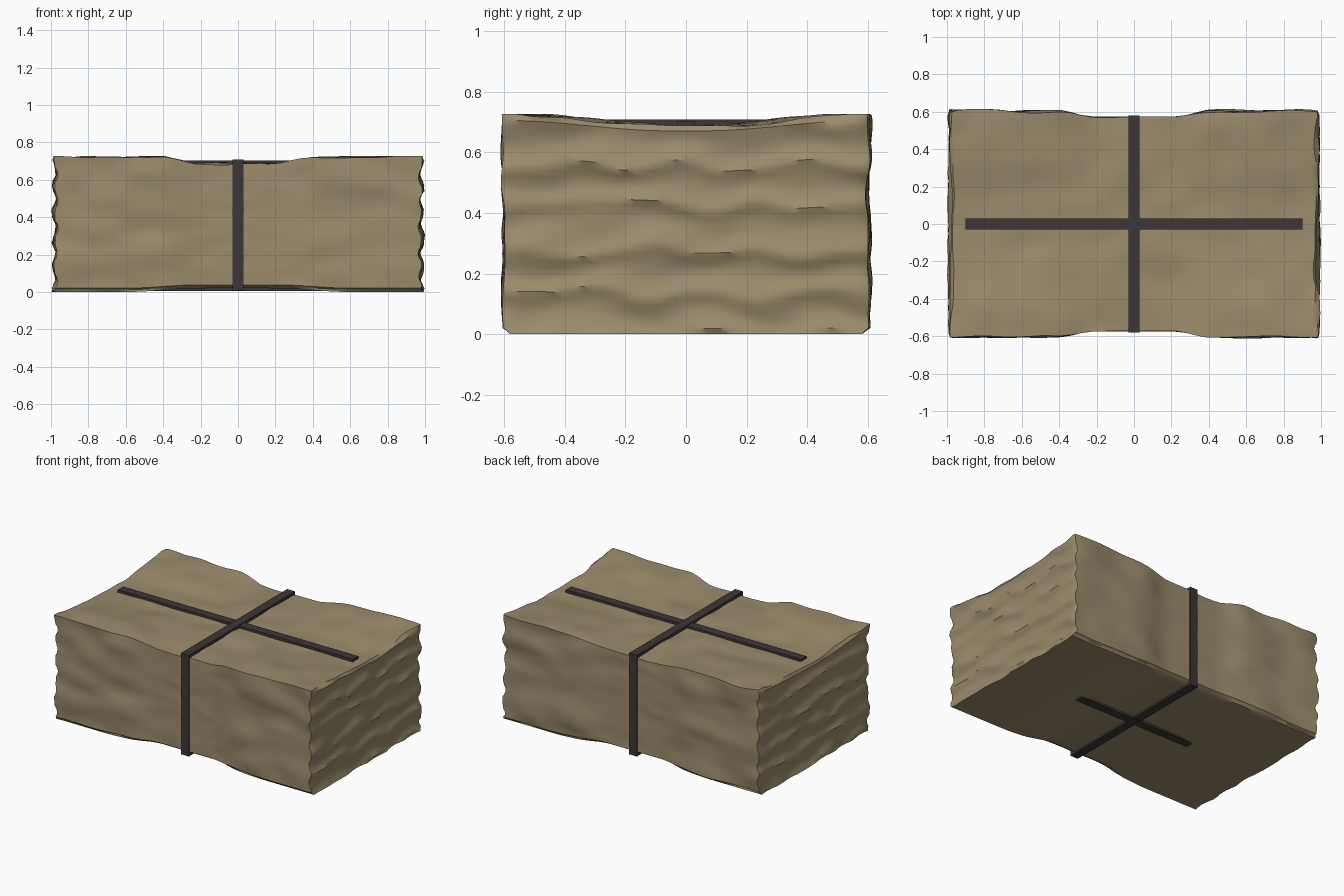
import bpy, bmesh, math
from mathutils import Vector, noise

if "Cube" in bpy.data.objects:
    bpy.data.objects.remove(bpy.data.objects["Cube"])

def material(name, col):
    m = bpy.data.materials.new(name)
    m.diffuse_color = (*col, 1)
    m.use_nodes = True
    m.node_tree.nodes["Principled BSDF"].inputs["Base Color"].default_value = m.diffuse_color
    return m

straw = material("straw", (0.33, 0.26, 0.15))
band = material("band", (0.045, 0.038, 0.04))

def smooth(a, b, t):
    t = min(1, max(0, (t - a) / (b - a)))
    return t * t * (3 - 2 * t)

def finish(bm, name, mat, angle):
    bmesh.ops.recalc_face_normals(bm, faces=bm.faces)
    me = bpy.data.meshes.new(name)
    bm.to_mesh(me)
    bm.free()
    ob = bpy.data.objects.new(name, me)
    bpy.context.collection.objects.link(ob)
    me.materials.append(mat)
    bpy.ops.object.select_all(action='DESELECT')
    ob.select_set(True)
    bpy.context.view_layer.objects.active = ob
    bpy.ops.object.shade_smooth_by_angle(angle=math.radians(angle))
    return ob

# Bale: subdivided block, pinched at the waist, lumpy sides and frayed ends
bm = bmesh.new()
bmesh.ops.create_cube(bm, size=2)
bmesh.ops.subdivide_edges(bm, edges=bm.edges[:], cuts=35, use_grid_fill=True)
for v in bm.verts:
    u, s, t = v.co
    ax, ay = abs(u), abs(s)
    waist = smooth(0.2, 0.42, ax)
    hy = 0.575 + 0.04 * waist
    bottom = 0.02 * (1 - smooth(0.2, 0.6, ax))
    top = 0.69 + 0.035 * waist * smooth(0.1, 0.95, ay)
    h = (t + 1) / 2
    p = Vector((u, s * hy, bottom + h * (top - bottom)))
    n = noise.noise(Vector((p.x * 4, p.y * 4, p.z * 8)))
    n2 = noise.noise(Vector((p.x * 5 + 9, p.y * 5, p.z * 6 + 4)))
    on_x, on_y, on_z = ax > 0.999, ay > 0.999, abs(t) > 0.999
    ridge = abs(math.sin(math.pi * p.z / 0.14 + 1.2 * n2))
    if on_y:      # lumpy long sides
        p.y -= math.copysign(0.014 + 0.018 * n, s) * waist + math.copysign(0.01 * n, s) * (1 - waist)
    if on_z and t > 0:
        away = smooth(0.03, 0.2, ay)
        p.z += 0.016 * n2 * away + 0.006 * n - 0.003
        # corners flare upward, end edges sag
        p.z += 0.02 * smooth(0.85, 1, ax) * smooth(0.8, 1, ay)
        p.z = min(p.z, 0.727)
    if on_x:      # layered ends
        p.x -= math.copysign(0.008 + 0.022 * ridge + 0.012 * n, u)
        if on_y:
            p.x -= math.copysign(0.02 * ridge - 0.012, u)
        if on_z and t > 0:
            p.x -= math.copysign(0.02 * (1 - ay ** 4), u)
    if on_z and t < 0 and on_y:   # softened bottom edge
        p.z += 0.012
        p.y -= math.copysign(0.012, s)
    p.x = min(1, max(-1, p.x))
    p.y = min(0.615, max(-0.615, p.y))
    p.z = max(0, p.z)
    v.co = p
# stretch exactly to the outer size
mx = max(abs(v.co.x) for v in bm.verts)
my = max(abs(v.co.y) for v in bm.verts)
for v in bm.verts:
    v.co.x /= mx
    if abs(v.co.x) > 0.4:
        v.co.y *= 1 + (0.615 / my - 1) * smooth(0.4, 0.5, abs(v.co.x))
finish(bm, "bale", straw, 40)

# Straps: thin square hoops, one around each direction
def hoop(name, half, z0, z1, axis, thick=0.02, width=0.03):
    bm = bmesh.new()
    outer = [(-half, z0), (half, z0), (half, z1), (-half, z1)]
    a, b = half - thick, thick
    inner = [(-a, z0 + b), (a, z0 + b), (a, z1 - b), (-a, z1 - b)]
    rings = []
    for pts, w in ((outer, -width), (outer, width), (inner, width), (inner, -width)):
        rings.append([bm.verts.new((w, q, z) if axis == 'Y' else (q, w, z)) for q, z in pts])
    for r in range(4):
        A, B = rings[r], rings[(r + 1) % 4]
        for i in range(4):
            j = (i + 1) % 4
            bm.faces.new((A[i], A[j], B[j], B[i]))
    return finish(bm, name, band, 30)

hoop("cross_strap", 0.58, 0.008, 0.708, 'Y')
hoop("long_strap", 0.90, 0.006, 0.703, 'X')
